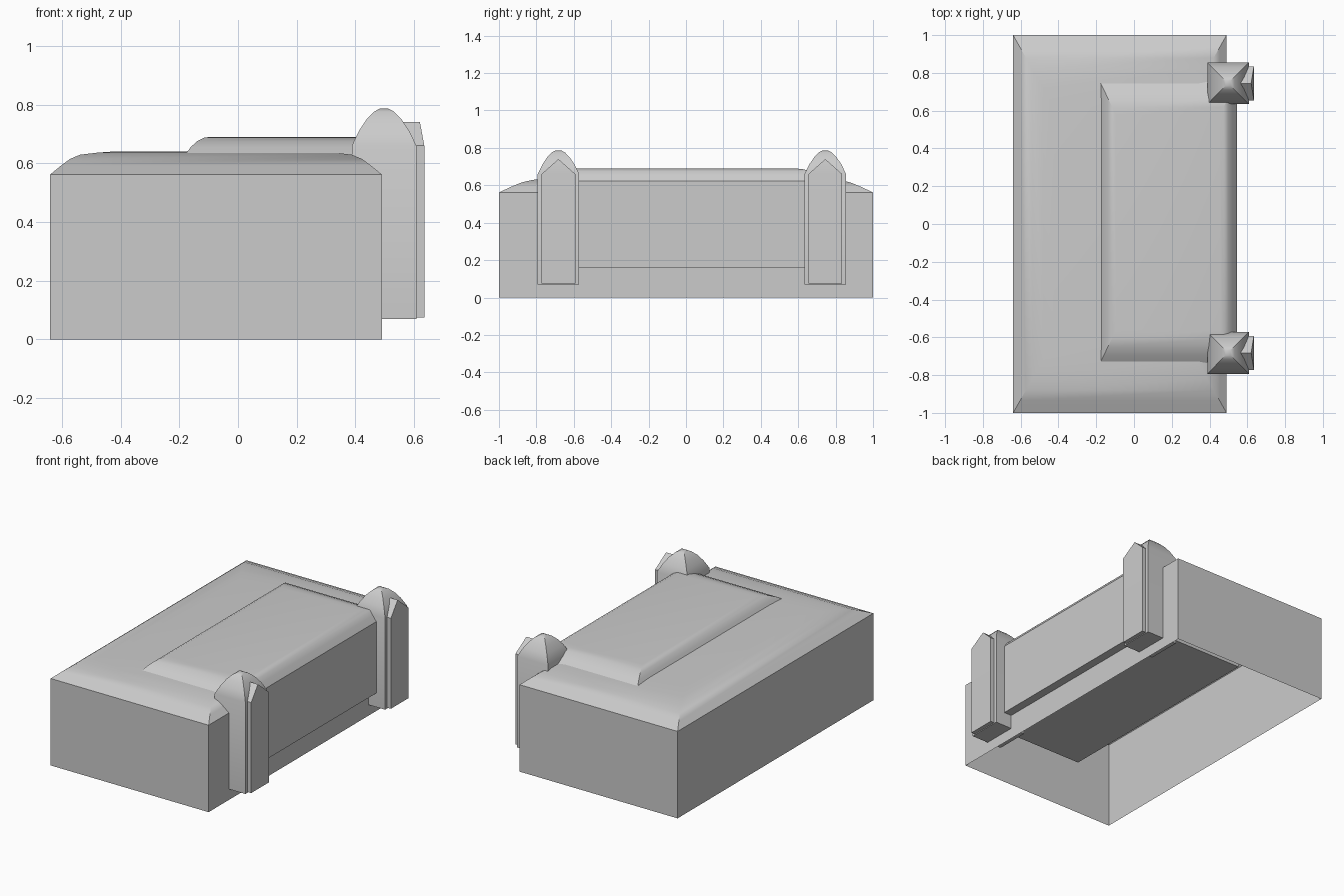
import bpy
import bmesh

if "Cube" in bpy.data.objects:
    bpy.data.objects.remove(bpy.data.objects["Cube"])


def stacked(name, center, half, levels, cap_bottom=True):
    """Rectangular rings (z, x scale, y scale) skinned from bottom to top."""
    bm = bmesh.new()
    rings = []
    for z, sx, sy in levels:
        rings.append([bm.verts.new((center[0] + i * half[0] * sx,
                                    center[1] + j * half[1] * sy, z))
                      for i, j in ((-1, -1), (1, -1), (1, 1), (-1, 1))])
    for low, high in zip(rings, rings[1:]):
        for k in range(4):
            n = (k + 1) % 4
            bm.faces.new((low[k], low[n], high[n], high[k]))
    bm.faces.new(rings[-1])
    if cap_bottom:
        bm.faces.new(rings[0][::-1])
    bmesh.ops.remove_doubles(bm, verts=bm.verts[:], dist=1e-5)
    mesh = bpy.data.meshes.new(name)
    bm.to_mesh(mesh)
    bm.free()
    obj = bpy.data.objects.new(name, mesh)
    bpy.context.collection.objects.link(obj)
    bpy.ops.object.select_all(action='DESELECT')
    obj.select_set(True)
    bpy.context.view_layer.objects.active = obj
    bpy.ops.object.shade_smooth_by_angle(angle=0.5)
    return obj


def dome(base, profile):
    """Straight walls from base, then a rounded top given as (z, scale)."""
    return [(base, 1, 1)] + [(z, s, s) for z, s in profile]


# Main block: open underneath, softly rounded top
stacked("main_block", (-0.075, 0), (0.565, 1.0),
        dome(0, [(0.562, 1), (0.592, 0.935), (0.615, 0.88), (0.629, 0.82),
                 (0.636, 0.72), (0.64, 0.62)]), cap_bottom=False)

# Raised inner block, poking out of the +x side
stacked("inner_block", (0.18, 0.008), (0.365, 0.755),
        dome(0.16, [(0.622, 1), (0.655, 0.935), (0.675, 0.875),
                    (0.687, 0.81), (0.69, 0.755)]))

# Two posts with domed caps and a gabled facing strip
for side, y in (("front", -0.682), ("back", 0.745)):
    stacked(side + "_post", (0.498, y), (0.11, 0.111),
            dome(0.07, [(0.66, 1), (0.712, 0.77), (0.75, 0.54),
                        (0.776, 0.31), (0.787, 0.12)]))
    stacked(side + "_post_facing", (0.5675, y), (0.0675, 0.09),
            [(0.075, 1, 1), (0.66, 1, 1), (0.74, 0.78, 0)])
